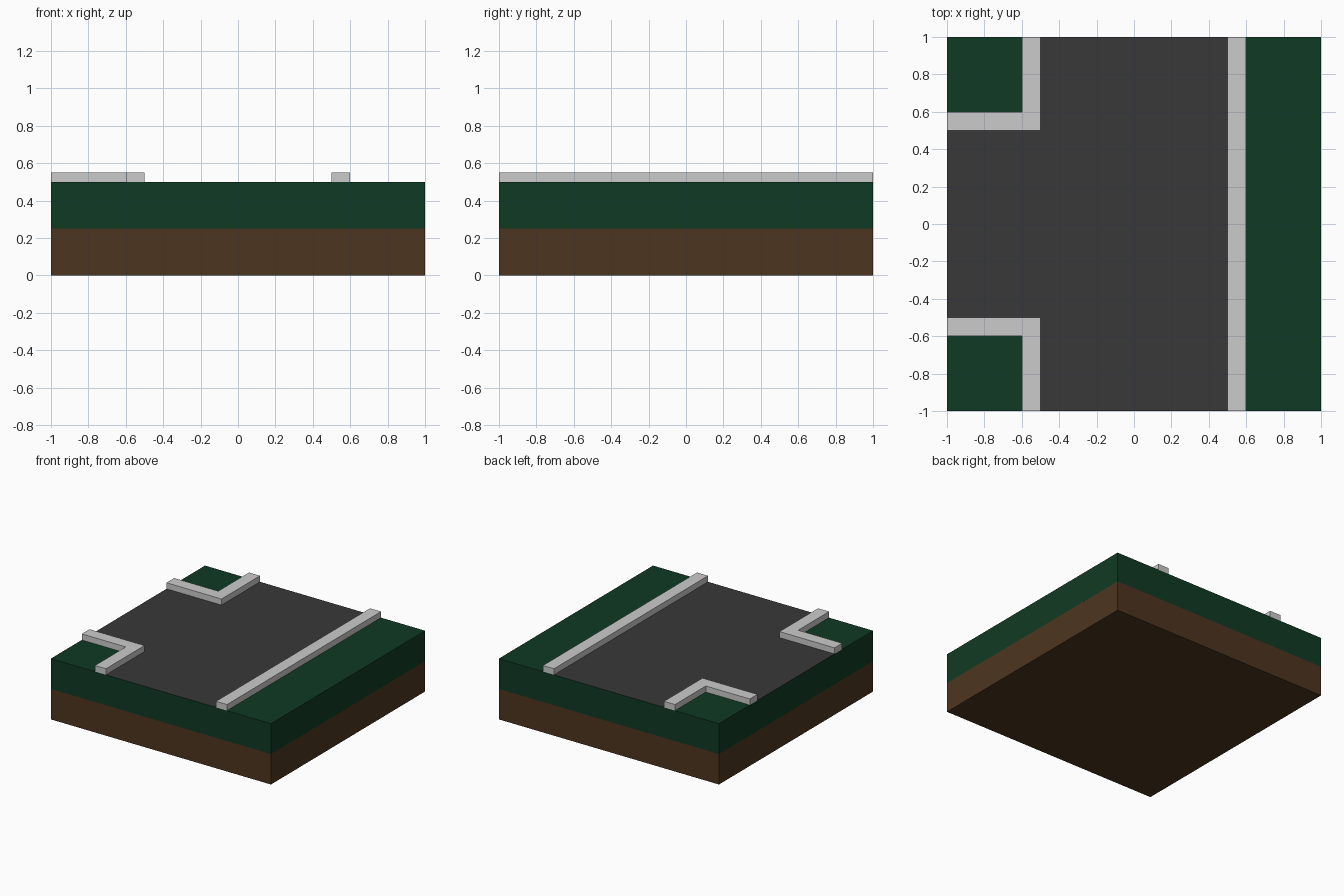
import bpy, bmesh

if "Cube" in bpy.data.objects:
    bpy.data.objects.remove(bpy.data.objects["Cube"])

def material(name, rgb):
    mat = bpy.data.materials.new(name)
    mat.diffuse_color = (*rgb, 1)
    mat.use_nodes = True
    mat.node_tree.nodes["Principled BSDF"].inputs["Base Color"].default_value = mat.diffuse_color
    return mat

SOIL = material("soil", (0.075, 0.036, 0.014))
GRASS = material("grass", (0.005, 0.042, 0.017))
ASPHALT = material("asphalt", (0.04, 0.04, 0.04))

def finish(name, bm, mat=None):
    mesh = bpy.data.meshes.new(name)
    bm.to_mesh(mesh)
    bm.free()
    if mat:
        mesh.materials.append(mat)
    obj = bpy.data.objects.new(name, mesh)
    bpy.context.collection.objects.link(obj)
    return obj

def prism(points, z0, z1):
    """Extrude a counter-clockwise XY outline from z0 to z1 (flat face if equal)."""
    bm = bmesh.new()
    base = bm.faces.new([bm.verts.new((x, y, z0)) for x, y in points])
    if z1 > z0:
        new = bmesh.ops.extrude_face_region(bm, geom=[base], use_keep_orig=True)["geom"]
        bmesh.ops.translate(bm, vec=(0, 0, z1 - z0),
                            verts=[v for v in new if isinstance(v, bmesh.types.BMVert)])
        bmesh.ops.recalc_face_normals(bm, faces=bm.faces)
    return bm

SQUARE = [(-1, -1), (1, -1), (1, 1), (-1, 1)]
TOP = 0.5

# Soil layer
finish("soil_layer", prism(SQUARE, 0, 0.25), SOIL)

# Grass layer, with the T-shaped road area opened in its top face
bm = prism(SQUARE, 0.25, TOP)
for co, no in [((0.5, 0, 0), (1, 0, 0)), ((-0.5, 0, 0), (1, 0, 0)),
               ((0, 0.5, 0), (0, 1, 0)), ((0, -0.5, 0), (0, 1, 0))]:
    tops = [f for f in bm.faces if f.normal.z > 0.9]
    geom = tops + list({e for f in tops for e in f.edges}) + list({v for f in tops for v in f.verts})
    bmesh.ops.bisect_plane(bm, geom=geom, plane_co=co, plane_no=no)
    bm.normal_update()
road_faces = []
for f in bm.faces:
    c = f.calc_center_median()
    if f.normal.z > 0.9 and c.x < 0.5 and (c.x > -0.5 or abs(c.y) < 0.5):
        road_faces.append(f)
bmesh.ops.delete(bm, geom=road_faces, context='FACES')
finish("grass_layer", bm, GRASS)

# T-junction road surface, flush with the grass
finish("road", prism([(-0.5, -1), (0.5, -1), (0.5, 1), (-0.5, 1), (-0.5, 0.5),
                      (-1, 0.5), (-1, -0.5), (-0.5, -0.5)], TOP, TOP), ASPHALT)

# Straight kerb
finish("straight_kerb", prism([(0.5, -1), (0.6, -1), (0.6, 1), (0.5, 1)], TOP, 0.55))

# Corner kerbs, mirrored front to back
corner = finish("corner_kerbs", prism([(-0.6, -1), (-0.5, -1), (-0.5, -0.5), (-1, -0.5),
                                       (-1, -0.6), (-0.6, -0.6)], TOP, 0.55))
mirror = corner.modifiers.new("mirror", 'MIRROR')
mirror.use_axis = (False, True, False)
mirror.use_clip = False
